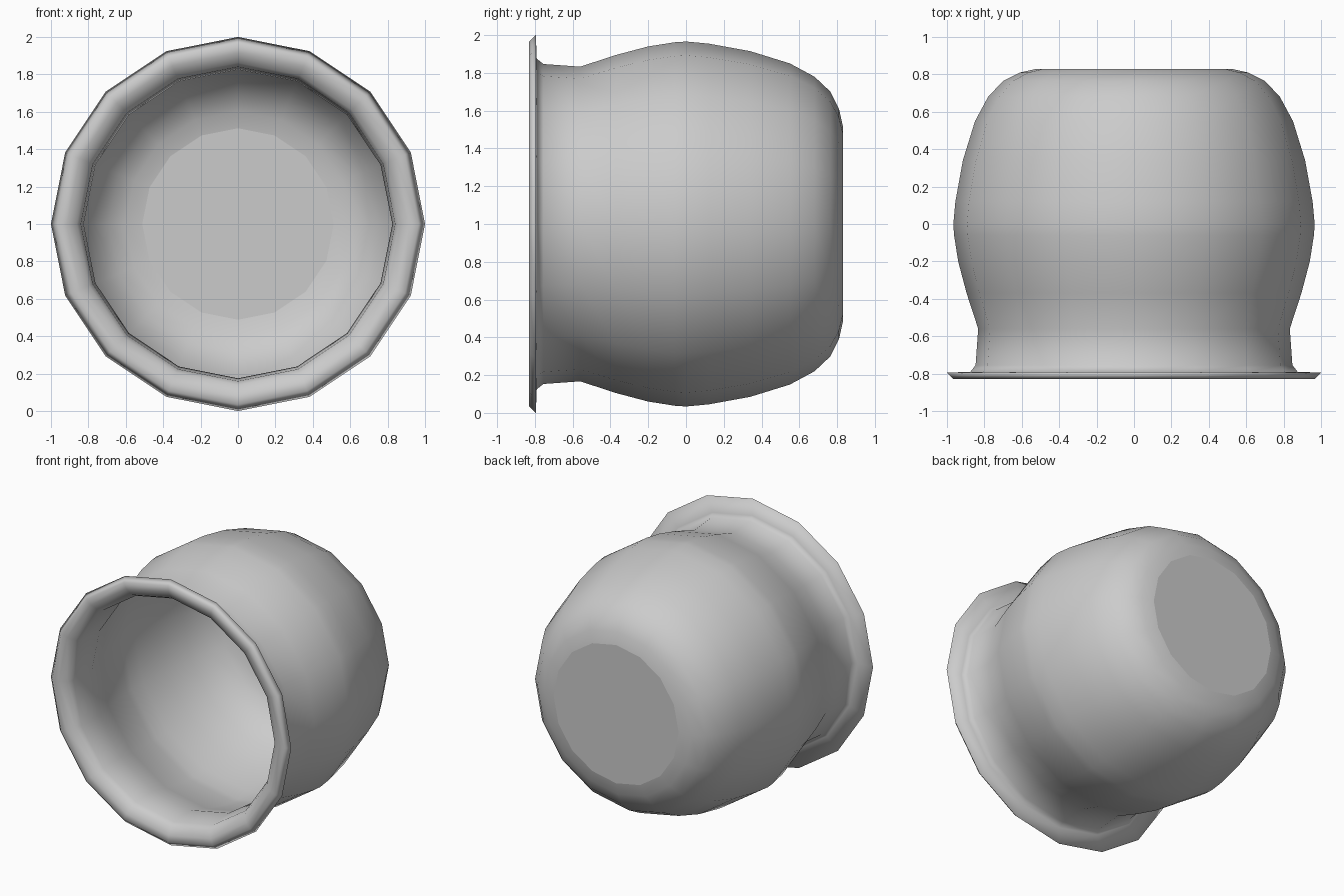
import bpy, bmesh, math

if "Cube" in bpy.data.objects:
    bpy.data.objects.remove(bpy.data.objects["Cube"])

SIDES = 16

# Closed pot profile as (radius, y): outer floor -> body -> neck -> rim -> inner wall -> inner floor
OUTER = [(0.52, 0.83), (0.61, 0.81), (0.70, 0.765), (0.78, 0.68), (0.85, 0.55),
         (0.915, 0.34), (0.955, 0.12), (0.966, 0.0), (0.962, -0.06), (0.94, -0.2),
         (0.895, -0.37), (0.833, -0.56), (0.847, -0.755), (0.875, -0.79)]
RIM = [(1.0, -0.795), (0.965, -0.83), (0.915, -0.825), (0.862, -0.795), (0.84, -0.755)]
INNER = [(r - 0.008, y - (0.008 if y > 0.5 else 0)) for r, y in reversed(OUTER[:12])]


def lathe(name, profile):
    """Revolve a profile about the y axis at z = 1 and cap both ends."""
    bm = bmesh.new()
    rings = []
    for r, y in profile:
        rings.append([bm.verts.new((r * math.cos(2 * math.pi * i / SIDES), y,
                                    1 + r * math.sin(2 * math.pi * i / SIDES)))
                      for i in range(SIDES)])
    for a, b in zip(rings, rings[1:]):
        for i in range(SIDES):
            j = (i + 1) % SIDES
            bm.faces.new((a[i], a[j], b[j], b[i])).smooth = True
    # flat floor discs
    for ring in (rings[0], rings[-1]):
        bm.faces.new(ring).smooth = False
    bmesh.ops.recalc_face_normals(bm, faces=bm.faces[:])
    mesh = bpy.data.meshes.new(name)
    bm.to_mesh(mesh)
    bm.free()
    obj = bpy.data.objects.new(name, mesh)
    bpy.context.collection.objects.link(obj)
    return obj


# Pot lying on its side, mouth towards the front
lathe("pot", OUTER + RIM + INNER)
